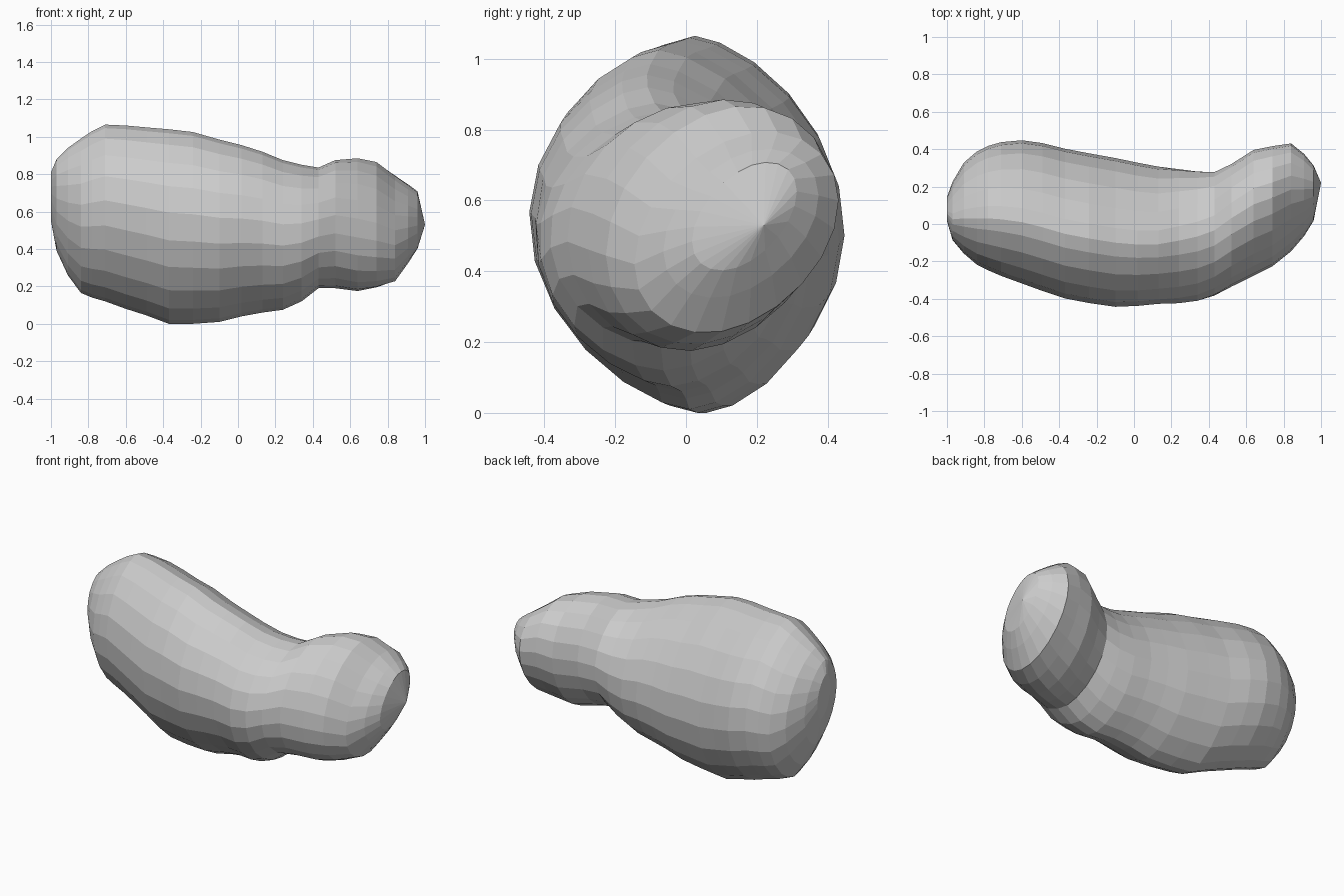
import bpy, bmesh, math

SIDES = 22

# Cross-sections along x: x, y front, y back, z bottom, z top
SECTIONS = [
    (-1.00, 0.02, 0.14, 0.55, 0.81),
    (-0.97, -0.08, 0.22, 0.39, 0.88),
    (-0.91, -0.15, 0.32, 0.26, 0.94),
    (-0.84, -0.21, 0.38, 0.165, 0.99),
    (-0.78, -0.24, 0.41, 0.14, 1.03),
    (-0.71, -0.27, 0.43, 0.12, 1.065),
    (-0.60, -0.31, 0.44, 0.08, 1.06),
    (-0.49, -0.35, 0.425, 0.045, 1.05),
    (-0.37, -0.39, 0.395, 0.00, 1.04),
    (-0.24, -0.415, 0.37, 0.00, 1.025),
    (-0.10, -0.435, 0.345, 0.01, 0.985),
    (0.02, -0.43, 0.32, 0.04, 0.955),
    (0.13, -0.42, 0.30, 0.06, 0.92),
    (0.24, -0.42, 0.29, 0.075, 0.875),
    (0.34, -0.41, 0.28, 0.12, 0.85),
    (0.43, -0.38, 0.275, 0.19, 0.835),
    (0.52, -0.33, 0.315, 0.19, 0.875),
    (0.64, -0.27, 0.39, 0.175, 0.885),
    (0.74, -0.22, 0.41, 0.195, 0.865),
    (0.84, -0.14, 0.425, 0.23, 0.79),
    (0.91, -0.06, 0.37, 0.33, 0.74),
    (0.96, 0.02, 0.31, 0.41, 0.70),
]


def ring(bm, x, y0, y1, z0, z1):
    # Rounded section; body crown leans forward, end lobe leans backward
    cy, cz = (y0 + y1) / 2, (z0 + z1) / 2
    ry, rz = (y1 - y0) / 2, (z1 - z0) / 2
    t = min(max((x - 0.1) / 0.45, 0), 1)
    lean = -0.055 + 0.10 * t
    lean *= min(1, rz / 0.3)
    power = 1.3 - 0.25 * t
    lift = 0.05 * min(max((x - 0.55) / 0.25, 0), 1)
    verts = []
    for i in range(SIDES):
        a = 2 * math.pi * (i + 0.5) / SIDES
        c, s = math.cos(a), math.sin(a)
        c = min(1, abs(c) * 1.01) ** power * (1 if c > 0 else -1)
        y = cy + ry * c + lean * s
        verts.append(bm.verts.new((x, y, cz + rz * s + lift * c)))
    return verts


bm = bmesh.new()
rings = [ring(bm, *s) for s in SECTIONS]

# Skin between neighbouring sections
for a, b in zip(rings, rings[1:]):
    for i in range(SIDES):
        j = (i + 1) % SIDES
        bm.faces.new((a[i], a[j], b[j], b[i]))

# Flat left end, pointed right end
bm.faces.new(rings[0])
tip = bm.verts.new((1.0, 0.22, 0.53))
for i in range(SIDES):
    bm.faces.new((rings[-1][i], rings[-1][(i + 1) % SIDES], tip))

bmesh.ops.recalc_face_normals(bm, faces=bm.faces)
mesh = bpy.data.meshes.new("lumpy_body")
bm.to_mesh(mesh)
bm.free()
body = bpy.data.objects.new("lumpy_body", mesh)
bpy.context.collection.objects.link(body)
